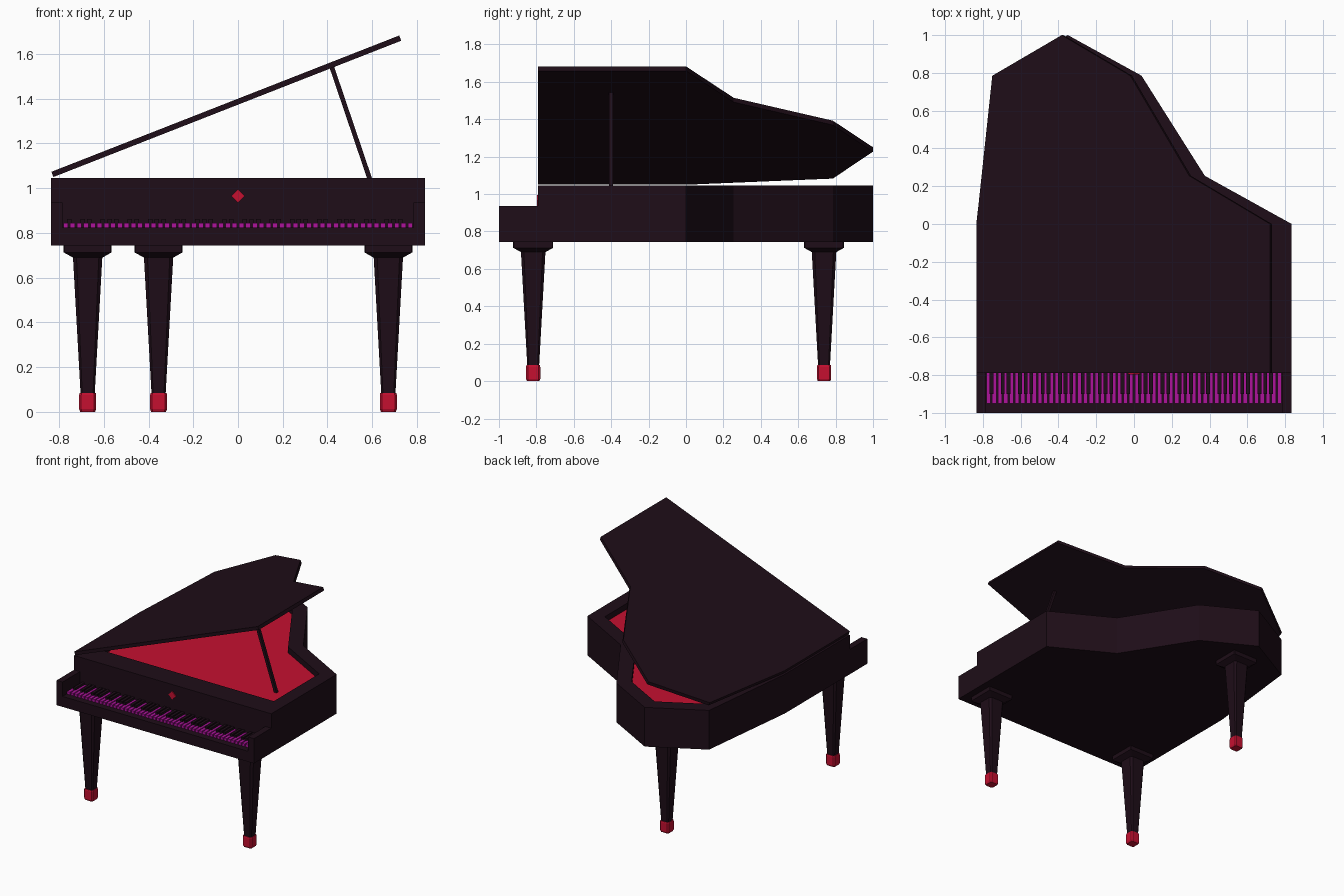
import bpy, bmesh, math
from mathutils import Vector, Matrix

if "Cube" in bpy.data.objects:
    bpy.data.objects.remove(bpy.data.objects["Cube"])


def mat(name, rgb):
    m = bpy.data.materials.new(name)
    m.diffuse_color = (*rgb, 1)
    m.use_nodes = True
    m.node_tree.nodes["Principled BSDF"].inputs["Base Color"].default_value = m.diffuse_color
    return m


DARK = mat("dark_lacquer", (0.013, 0.004, 0.009))
RED = mat("red", (0.56, 0.005, 0.03))
PINK = mat("magenta", (0.42, 0.007, 0.33))


def finish(name, bm, material):
    bmesh.ops.recalc_face_normals(bm, faces=bm.faces)
    me = bpy.data.meshes.new(name)
    bm.to_mesh(me)
    bm.free()
    me.materials.append(material)
    ob = bpy.data.objects.new(name, me)
    bpy.context.collection.objects.link(ob)
    return ob


def add_box(bm, lo, hi):
    lo, hi = Vector(lo), Vector(hi)
    m = Matrix.Translation((lo + hi) / 2) @ Matrix.Diagonal((*(hi - lo), 1))
    bmesh.ops.create_cube(bm, size=1, matrix=m)


def box(name, lo, hi, material=DARK):
    bm = bmesh.new()
    add_box(bm, lo, hi)
    return finish(name, bm, material)


def loft(name, rings, material=DARK, caps=True):
    """Skin a list of closed rings with equal point counts."""
    bm = bmesh.new()
    vr = [[bm.verts.new(p) for p in r] for r in rings]
    for a, b in zip(vr, vr[1:]):
        for i in range(len(a)):
            j = (i + 1) % len(a)
            bm.faces.new((a[i], a[j], b[j], b[i]))
    bm.faces.new(vr[0])
    if caps:
        bm.faces.new(vr[-1])
    return finish(name, bm, material)


def at(pts, z):
    return [(x, y, z) for x, y in pts]


def inset(pts, dists):
    """Offset each edge of a counter-clockwise polygon inwards."""
    lines = []
    for i, d in enumerate(dists):
        p, q = Vector(pts[i]), Vector(pts[(i + 1) % len(pts)])
        e = (q - p).normalized()
        n = Vector((-e.y, e.x))
        lines.append((n, n.dot(p) + d))
    out = []
    for i in range(len(pts)):
        (n, c), (m, k) = lines[i - 1], lines[i]
        det = n.x * m.y - n.y * m.x
        out.append(((c * m.y - n.y * k) / det, (n.x * k - c * m.x) / det))
    return out


# Case: rim with a shallow open well and red soundboard
outline = [(-.835, -.79), (.835, -.79), (.835, 0), (.375, .255),
           (.04, .785), (-.35, 1), (-.745, .785), (-.835, 0)]
well = inset(outline, [.18] + [.105] * 7)
loft("case", [at(outline, .745), at(outline, 1.045), at(well, 1.045), at(well, .995)])
loft("soundboard", [at(well, .99), at(well, 1.0)], RED)

# Lid, hinged on the left edge
lid = loft("lid", [at([(x + .835, y) for x, y in outline], z) for z in (0, .025)])
lid.location = (-.825, 0, 1.05)
lid.rotation_euler.y = -math.radians(21.4)

# Lid prop
w = .011
loft("lid_prop", [[(x - w, -.4 - w, z), (x + w, -.4 - w, z),
                   (x + w, -.4 + w, z), (x - w, -.4 + w, z)]
                  for x, z in ((.603, 1.0), (.418, 1.545))])

# Keyboard surround
box("key_bed", (-.835, -1, .745), (.835, -.79, .825))
for side, s in (("left", -1), ("right", 1)):
    xs = sorted((s * .785, s * .835))
    box(side + "_cheek", (xs[0], -1, .825), (xs[1], -.79, .935))

# Keys: 52 naturals and the raised keys between them
n, x0 = 52, -.785
pitch = 1.57 / n
whites, blacks = bmesh.new(), bmesh.new()
for i in range(n):
    x = x0 + i * pitch
    add_box(whites, (x + .004, -.95, .82), (x + pitch - .004, -.785, .845))
    if i % 7 in (0, 2, 3, 5, 6) and i < n - 1:
        c = x + pitch
        add_box(blacks, (c - .010, -.9, .825), (c + .010, -.785, .862))
finish("white_keys", whites, PINK)
finish("black_keys", blacks, DARK)

# Diamond ornament on the front board
r = .031
loft("diamond", [[(r, y, .965), (0, y, .965 + r), (-r, y, .965), (0, y, .965 - r)]
                 for y in (-.78, -.797)], RED)


# Legs: tapered chamfered posts with flared caps and red feet
def square(cx, cy, h, z, ch=.12):
    k = h * (1 - 2 * ch)
    return at([(cx + a, cy + b) for a, b in (
        (h, -k), (h, k), (k, h), (-k, h), (-h, k), (-h, -k), (-k, -h), (k, -h))], z)


for name, x, y in (("front_left", -.672, -.817), ("front_right", .672, -.817),
                   ("back", -.355, .738)):
    loft(name + "_leg", [square(x, y, h, z) for h, z in ((.031, .07), (.066, .70))])
    loft(name + "_leg_cap", [square(x, y, h, z, .02) for h, z in
                             ((.066, .69), (.107, .713), (.107, .75))])
    loft(name + "_foot", [square(x, y, h, z) for h, z in
                          ((.033, 0), (.038, .012), (.038, .075), (.036, .085))], RED)
